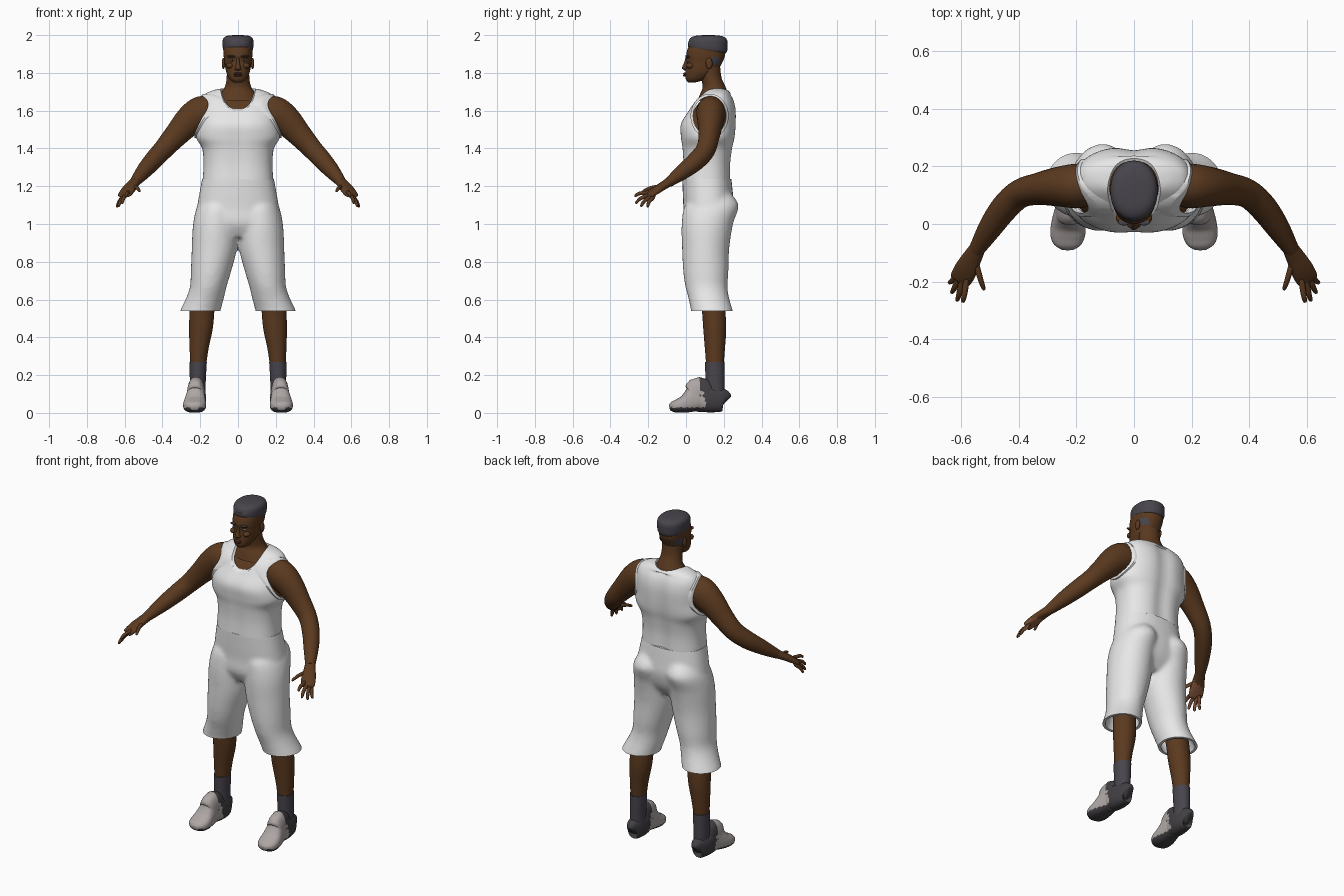
import bpy, bmesh, math
from mathutils import Vector, Matrix

old = bpy.data.objects.get("Cube")
if old:
    bpy.data.objects.remove(old)


def material(name, r, g, b):
    m = bpy.data.materials.new(name)
    m.use_nodes = True
    m.diffuse_color = (r, g, b, 1)
    for node in m.node_tree.nodes:
        if node.type == 'BSDF_PRINCIPLED':
            node.inputs["Base Color"].default_value = (r, g, b, 1)
            node.inputs["Roughness"].default_value = 0.8
    return m


skin = material("brown skin", 0.105, 0.042, 0.014)
palm = material("light palm", 0.26, 0.1, 0.05)
lip = material("lip brown", 0.09, 0.032, 0.018)
cloth = material("white cloth", 0.8, 0.8, 0.8)
hair_dark = material("charcoal hair", 0.065, 0.058, 0.072)
charcoal = material("charcoal shoe", 0.055, 0.05, 0.056)
shoe_grey = material("pale grey shoe", 0.42, 0.38, 0.37)
eye_white = material("eye white", 0.35, 0.32, 0.3)


def smooth_rings(rings, steps):
    """Catmull-Rom interpolation of ring tuples."""
    v = [Vector(r) for r in rings]
    out = []
    for i in range(len(v) - 1):
        a, b, c, d = v[max(i - 1, 0)], v[i], v[i + 1], v[min(i + 2, len(v) - 1)]
        for s in range(steps):
            t = s / steps
            out.append((b * 2 + (c - a) * t + (a * 2 - b * 5 + c * 4 - d) * t * t
                        + (b * 3 - a - c * 3 + d) * t ** 3) * 0.5)
    return out + [v[-1]]


def loft(bm, rings, p=2.0, upright=True, caps=True, n=32, steps=4, flip=1):
    """Skin rings (x, y, z, rx, ry); limbs turn each ring along the path."""
    pts = smooth_rings(rings, steps)
    loops = []
    for i, r in enumerate(pts):
        a, b = Vector((1, 0, 0)), Vector((0, 1, 0))
        if not upright:
            t = (pts[min(i + 1, len(pts) - 1)] - pts[max(i - 1, 0)])
            t = Vector(t[:3]).normalized()
            a = t.cross(Vector((0, 0, 1))).normalized()
            b = a.cross(t)
        loop = []
        for k in range(n):
            ang = math.tau * k / n
            c, s = math.cos(ang), math.sin(ang)
            u = math.copysign(abs(c) ** (2 / p), c) * max(r[3], 0.001)
            w = math.copysign(abs(s) ** (2 / p), s) * max(r[4], 0.001)
            co = Vector(r[:3]) + a * u + b * w
            loop.append(bm.verts.new((co.x * flip, co.y, co.z)))
        loops.append(loop)
    for lo, hi in zip(loops, loops[1:]):
        for k in range(n):
            bm.faces.new((lo[k], lo[(k + 1) % n], hi[(k + 1) % n], hi[k]))
    if caps:
        bm.faces.new(loops[0][::-1])
        bm.faces.new(loops[-1])


def finish(bm, name, mats, mirror=False, rule=None):
    bmesh.ops.recalc_face_normals(bm, faces=bm.faces[:])
    bm.normal_update()
    if rule:
        for f in bm.faces:
            f.material_index = rule(f.calc_center_median(), f.normal)
    me = bpy.data.meshes.new(name)
    bm.to_mesh(me)
    bm.free()
    for m in mats:
        me.materials.append(m)
    ob = bpy.data.objects.new(name, me)
    bpy.context.scene.collection.objects.link(ob)
    if mirror:
        ob.modifiers.new("mirror", 'MIRROR').use_mirror_merge = False
    shade(ob)
    return ob


def shade(ob):
    bpy.ops.object.select_all(action='DESELECT')
    bpy.context.view_layer.objects.active = ob
    ob.select_set(True)
    bpy.ops.object.shade_smooth_by_angle(angle=math.radians(50))


def part(name, rings, mats, mirror=False, rule=None, **kw):
    bm = bmesh.new()
    loft(bm, rings, **kw)
    return finish(bm, name, mats, mirror, rule)


def ball(name, loc, size, mat, mirror=False):
    bm = bmesh.new()
    bmesh.ops.create_uvsphere(bm, u_segments=16, v_segments=10, radius=1,
                              matrix=Matrix.Translation(loc) @ Matrix.Diagonal((*size, 1)))
    return finish(bm, name, [mat], mirror)


def boolean(ob, cutter, op):
    m = ob.modifiers.new(op, 'BOOLEAN')
    m.operation, m.object, m.solver = op, cutter, 'EXACT'
    cutter.hide_render = True


def bake(ob):
    bpy.context.view_layer.update()
    me = bpy.data.meshes.new_from_object(ob.evaluated_get(bpy.context.evaluated_depsgraph_get()))
    ob.modifiers.clear()
    ob.data = me
    shade(ob)


def span(z, hw, front, back, cx=0.0):
    return (cx, (front + back) / 2, z, hw, (back - front) / 2)


# Torso rings shared by the jersey, its trim and the body beneath
torso = [span(1.235, .187, -.022, .24), span(1.32, .182, -.018, .24), span(1.4, .19, -.022, .25),
         span(1.46, .222, -.03, .262), span(1.53, .215, -.03, .268), span(1.6, .207, .012, .268),
         span(1.65, .198, .045, .258), span(1.685, .178, .08, .24), span(1.705, .14, .1, .225),
         span(1.715, .1, .115, .205), span(1.718, .07, .13, .19)]


def shell(name, thickness, offset):
    bm = bmesh.new()
    loft(bm, torso, p=2.4, caps=False, n=64, steps=5)
    for v in bm.verts:      # spine groove and shallow chest cleft
        depth = .014 if v.co.y > .13 else -.006
        if v.co.z < 1.69:
            v.co.y -= depth * math.exp(-(v.co.x / .045) ** 2)
    ob = finish(bm, name, [cloth])
    m = ob.modifiers.new("thickness", 'SOLIDIFY')
    m.thickness, m.offset = thickness, offset
    return ob


def armhole(grow):
    return part("armhole_cutter", [(x, .125, 1.572, .087 + grow, .103 + grow) for x in (-.4, .4)],
                [cloth], upright=False, n=48)


def neckline(grow):
    return part("neck_cutter", [(0, -.2, 1.59, .1 + grow, .09 + grow),
                                (0, .4, 1.89, .1 + grow, .09 + grow)], [cloth], upright=False, n=48)


arm_cut, neck_cut, arm_wide, neck_wide = armhole(0), neckline(0), armhole(.014), neckline(.014)
jersey = shell("jersey", .012, -1)
boolean(jersey, arm_cut, 'DIFFERENCE')
boolean(jersey, neck_cut, 'DIFFERENCE')
arm_trim = shell("armhole_trim", .017, 0)
boolean(arm_trim, arm_wide, 'INTERSECT')
boolean(arm_trim, arm_cut, 'DIFFERENCE')
boolean(arm_trim, neck_cut, 'DIFFERENCE')
neck_trim = shell("neck_trim", .017, 0)
boolean(neck_trim, neck_wide, 'INTERSECT')
boolean(neck_trim, neck_cut, 'DIFFERENCE')
for ob in (jersey, arm_trim, neck_trim):
    bake(ob)
part("chest", [(x, y, z - .013, rx - .02, ry - .02) for x, y, z, rx, ry in torso[2:]], [skin], p=2.4)

# Shorts: hips and two legs blended together, then trimmed and hollowed
hips = [span(1.26, .187, -.02, .238), span(1.15, .207, -.017, .25), span(1.08, .218, -.014, .255),
        span(1, .222, -.015, .235), span(.93, .17, .02, .19)]
short_leg = [(.1, .15, 1.17, .06, .08), (.108, .137, 1.1, .106, .142), (.118, .113, 1, .12, .136),
             (.125, .104, .87, .12, .125), (.143, .105, .75, .107, .12), (.157, .108, .67, .097, .112),
             (.174, .12, .61, .1, .108), (.2, .137, .54, .107, .111), (.21, .14, .5, .11, .113)]
bm, hollow = bmesh.new(), bmesh.new()
loft(bm, hips, p=2.3)
for side in (-1, 1):
    loft(bm, short_leg, flip=side)
    loft(hollow, [(x, y, z, rx - .016, ry - .016) for x, y, z, rx, ry in short_leg[5:]], flip=side)
shorts = finish(bm, "shorts", [cloth])
remesh = shorts.modifiers.new("blend", 'REMESH')
remesh.mode, remesh.voxel_size, remesh.use_smooth_shade = 'VOXEL', .011, True
relax = shorts.modifiers.new("relax", 'SMOOTH')
relax.factor, relax.iterations = .5, 8
bm = bmesh.new()
bmesh.ops.create_cube(bm, size=1, matrix=Matrix.Translation((0, .1, .8885)) @ Matrix.Diagonal((1, 1, .697, 1)))
trim_box = finish(bm, "hem_box", [cloth])
leg_hollow = finish(hollow, "leg_hollow", [cloth])
boolean(shorts, trim_box, 'INTERSECT')
boolean(shorts, leg_hollow, 'DIFFERENCE')
bake(shorts)
for cutter in (arm_cut, neck_cut, arm_wide, neck_wide, trim_box, leg_hollow):
    bpy.data.objects.remove(cutter)

# Lower legs, socks and shoes
part("legs", [(.17, .12, .72, .07, .07), (.188, .143, .57, .066, .062), (.196, .152, .45, .063, .061),
              (.206, .153, .34, .05, .053), (.211, .153, .25, .042, .046)], [skin], True)
part("socks", [(.213, .155, .08, .042, .05), (.213, .154, .16, .042, .051), (.211, .153, .27, .046, .052)],
     [hair_dark], True)


def shoe_ring(y, low, top, hw, cx):
    return (cx, y, (low + top) / 2, hw, (top - low) / 2)


def shoe_colour(c, n):
    return 1 if c.z < .028 or c.y > .085 + (.12 - c.z) * .25 else 0


part("shoes", [shoe_ring(.213, .03, .09, .014, .216), shoe_ring(.2, .01, .125, .036, .216),
               shoe_ring(.15, .003, .135, .048, .217), shoe_ring(.1, .003, .15, .05, .22),
               shoe_ring(.072, .003, .19, .046, .222), shoe_ring(.045, .003, .145, .051, .224),
               shoe_ring(0, 0, .098, .059, .228), shoe_ring(-.04, 0, .075, .06, .23),
               shoe_ring(-.07, .004, .06, .048, .23), shoe_ring(-.088, .014, .042, .022, .23)],
     [shoe_grey, charcoal], True, shoe_colour, p=2.5, upright=False, n=40, steps=5)

# Arms and hands
part("arms", [(.12, .135, 1.6, .06, .07), (.19, .132, 1.59, .077, .088), (.255, .13, 1.548, .07, .08),
              (.33, .122, 1.468, .056, .064), (.395, .105, 1.395, .05, .054), (.45, .055, 1.335, .048, .05),
              (.5, -.015, 1.278, .041, .041), (.548, -.092, 1.22, .027, .026)],
     [skin], True, upright=False)
fingers = {
    "index": ((.583, -.208, 1.166), (.594, -.273, 1.148)),
    "middle": ((.598, -.202, 1.152), (.614, -.268, 1.11)),
    "ring": ((.61, -.19, 1.142), (.633, -.24, 1.093)),
    "little": ((.615, -.176, 1.138), (.642, -.205, 1.09)),
    "thumb": ((.55, -.13, 1.2), (.52, -.23, 1.174)),
}
bm = bmesh.new()
loft(bm, [(.54, -.08, 1.228, .027, .025), (.563, -.12, 1.203, .034, .021), (.583, -.158, 1.178, .04, .019),
          (.602, -.193, 1.153, .038, .013), (.606, -.2, 1.148, .03, .006)], p=2.3, upright=False, n=24)
for base, tip in fingers.values():
    a, b = Vector(base), Vector(tip)
    back = a - (b - a) * .3
    mid = a.lerp(b, .55) + Vector((0, -.004, .005))
    loft(bm, [(*back, .007, .007), (*a, .0105, .0105), (*mid, .0095, .0095),
              (*a.lerp(b, .93), .007, .007), (*b, .002, .002)], upright=False, n=12, steps=3)
finish(bm, "hands", [skin, palm], True, lambda c, n: int(n.z < -.5 and c.y < -.12))

# Neck and head
part("neck", [span(1.65, .125, .06, .23), span(1.69, .098, .075, .222), span(1.725, .07, .088, .21),
              span(1.775, .06, .08, .188), span(1.84, .06, .07, .18)], [skin])


def fade(c, n):
    return int(.13 < c.y < .18 and 1.845 < c.z < 1.885)


part("head", [span(1.75, .022, .012, .05), span(1.764, .042, 0, .1), span(1.79, .057, -.004, .14),
              span(1.82, .066, -.002, .172), span(1.86, .072, .004, .194), span(1.89, .076, .001, .206),
              span(1.93, .077, .01, .21), span(1.96, .07, .03, .2), span(1.985, .045, .07, .16)],
     [skin, hair_dark], rule=fade, p=2.25, n=48, steps=5)
bm = bmesh.new()
loft(bm, [span(1.925, .072, .02, .2), span(1.932, .079, .011, .215), span(1.96, .082, .012, .22),
          span(1.983, .077, .022, .212), span(1.996, .058, .05, .185), span(2, .02, .095, .14)], p=2.15, n=40)
for v in bm.verts:      # hairline dips toward the back
    if v.co.z < 1.96:
        v.co.z -= (v.co.y - .06) * .15
finish(bm, "hair", [hair_dark])

# Facial features
part("nose", [span(1.884, .007, -.002, .02), span(1.855, .009, -.01, .02), span(1.828, .015, -.021, .02),
              span(1.82, .018, -.018, .02), span(1.813, .011, -.008, .02)], [skin], n=16)
ball("upper_lip", (0, -.005, 1.796), (.024, .01, .006), lip)
ball("lower_lip", (0, -.005, 1.786), (.021, .01, .006), lip)
ball("brow_ridges", (.032, .01, 1.886), (.024, .012, .007), skin, True)
ball("eyebrows", (.034, .005, 1.89), (.021, .01, .0035), hair_dark, True)
ball("eyes", (.032, .013, 1.866), (.014, .011, .0055), eye_white, True)
ball("irises", (.031, .007, 1.866), (.0055, .007, .0052), charcoal, True)
ball("cheekbones", (.043, .022, 1.838), (.02, .022, .016), skin, True)
ball("ears", (.077, .122, 1.85), (.009, .018, .03), skin, True)
